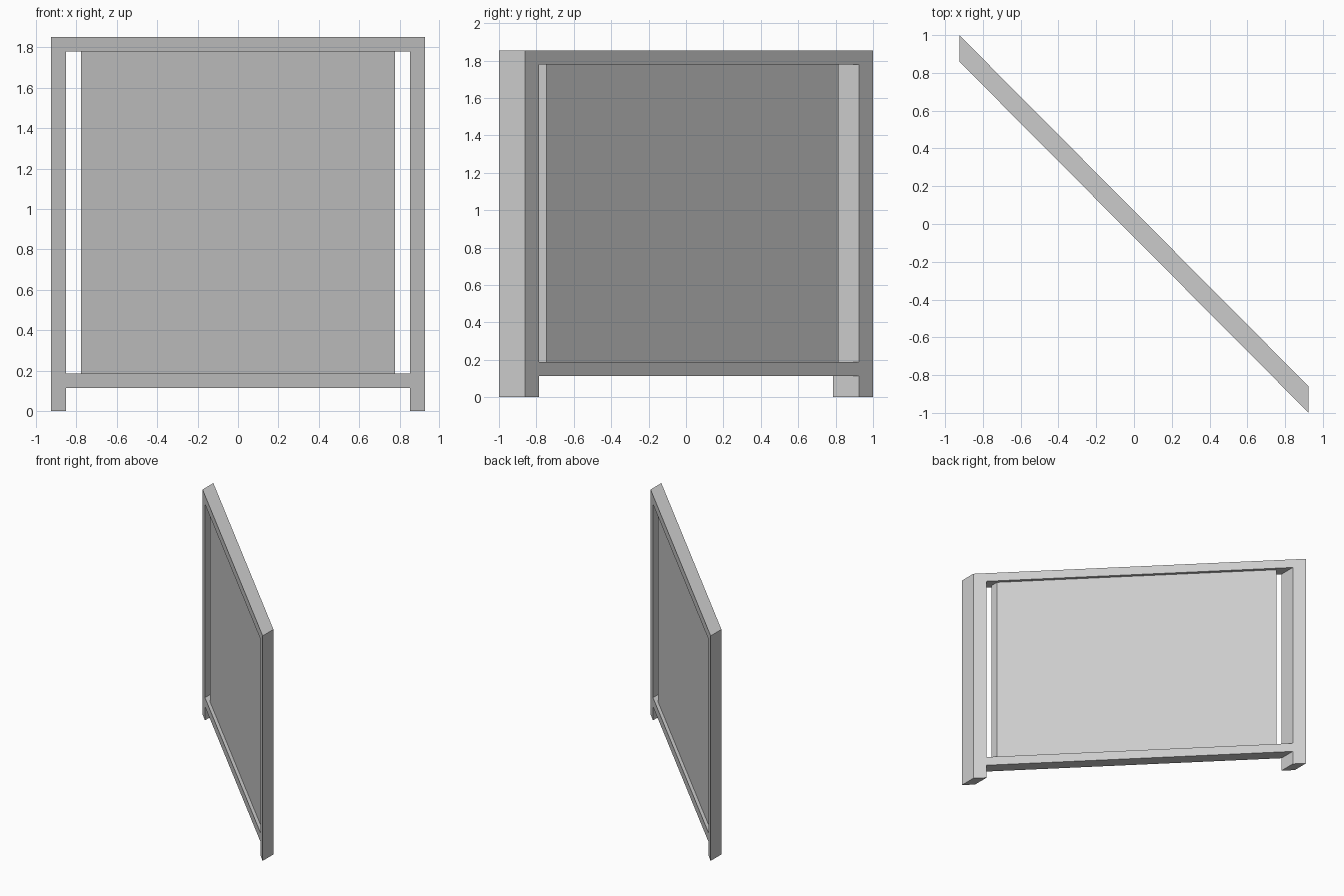
import bpy
import bmesh
import math

if "Cube" in bpy.data.objects:
    bpy.data.objects.remove(bpy.data.objects["Cube"])

SLOPE = -0.93 / 0.925   # the whole screen runs diagonally, with ends square to x


def sheared_part(name, cells, depth):
    """Extrude x/z rectangles (x0, x1, z0, z1) by depth and shear them along the diagonal."""
    bm = bmesh.new()
    for x0, x1, z0, z1 in cells:
        bm.faces.new([bm.verts.new((x, -depth / 2, z))
                      for x, z in ((x0, z0), (x1, z0), (x1, z1), (x0, z1))])
    bmesh.ops.remove_doubles(bm, verts=bm.verts[:], dist=1e-4)
    ext = bmesh.ops.extrude_face_region(bm, geom=bm.faces[:], use_keep_orig=True)
    for v in ext["geom"]:
        if isinstance(v, bmesh.types.BMVert):
            v.co.y += depth
    for v in bm.verts:
        v.co.y += SLOPE * v.co.x
    bmesh.ops.recalc_face_normals(bm, faces=bm.faces[:])
    bmesh.ops.dissolve_limit(bm, angle_limit=math.radians(1),
                             verts=bm.verts[:], edges=bm.edges[:])
    mesh = bpy.data.meshes.new(name)
    bm.to_mesh(mesh)
    bm.free()
    obj = bpy.data.objects.new(name, mesh)
    bpy.context.collection.objects.link(obj)
    return obj


OUT, INN = 0.925, 0.851              # post outer and inner x
LEVELS = (0.0, 0.113, 0.187, 1.78, 1.853)  # foot, lower rail, opening, top rail

# Frame: two posts with a lower and an upper rail, welded into one body
cells = []
for i, (z0, z1) in enumerate(zip(LEVELS, LEVELS[1:])):
    cells += [(-OUT, -INN, z0, z1), (INN, OUT, z0, z1)]
    if i in (1, 3):
        cells.append((-INN, INN, z0, z1))
sheared_part("screen_frame", cells, 0.14)

# Thinner infill panel, leaving a gap beside each post
sheared_part("infill_panel", [(-0.777, 0.777, LEVELS[2], LEVELS[3])], 0.07)
